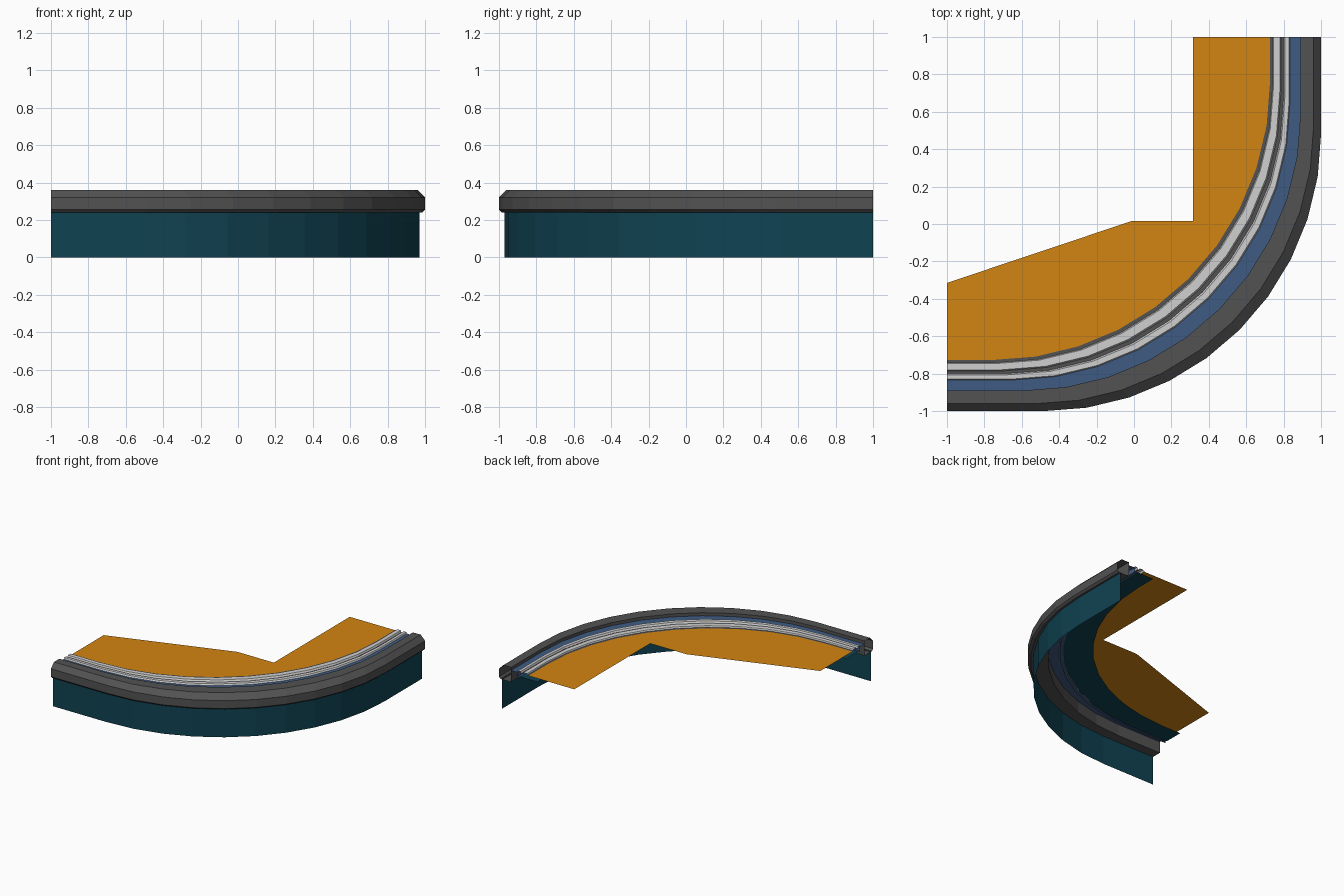
import bpy, bmesh, math

cube = bpy.data.objects.get("Cube")
if cube:
    bpy.data.objects.remove(cube, do_unlink=True)

RADIUS = 1.485   # every edge line shares this bend radius
STEPS = 10       # facets in the quarter bend


def material(name, r, g, b):
    m = bpy.data.materials.new(name)
    m.use_nodes = True
    m.diffuse_color = (r, g, b, 1)
    bsdf = m.node_tree.nodes["Principled BSDF"]
    bsdf.inputs["Base Color"].default_value = (r, g, b, 1)
    bsdf.inputs["Roughness"].default_value = 0.7
    return m


teal = material("dark teal", 0.005, 0.055, 0.085)
grey = material("charcoal grey", 0.085, 0.085, 0.085)
blue = material("slate blue", 0.05, 0.105, 0.23)
white = material("pale grey", 0.62, 0.63, 0.62)
orange = material("orange", 0.65, 0.235, 0.006)


def edge_line(e):
    """Straight run, quarter bend, straight run, at distance e from centre."""
    c = e - RADIUS
    bend = [(c + RADIUS * math.sin(a), -c - RADIUS * math.cos(a))
            for a in (math.pi / 2 * i / STEPS for i in range(STEPS + 1))]
    return [(-1, -e)] + bend + [(e, 1)]


def finish(name, bm, mat):
    mesh = bpy.data.meshes.new(name)
    bm.to_mesh(mesh)
    bm.free()
    mesh.materials.append(mat)
    obj = bpy.data.objects.new(name, mesh)
    bpy.context.collection.objects.link(obj)
    return obj


def sweep(name, profile, mat, closed=False):
    """Carry a profile of (distance, height) points round the bend."""
    bm = bmesh.new()
    rows = [[bm.verts.new((x, y, z)) for x, y in edge_line(e)]
            for e, z in profile]
    pairs = list(zip(rows, rows[1:]))
    if closed:
        pairs.append((rows[-1], rows[0]))
    for low, high in pairs:
        for i in range(len(low) - 1):
            bm.faces.new((low[i], low[i + 1], high[i + 1], high[i]))
    return finish(name, bm, mat)


# Outer wall and the chunky bumper on top of it
sweep("outer_wall", [(0.97, 0), (0.97, 0.245)], teal)
sweep("bumper", [(0.89, 0.24), (0.985, 0.24), (1, 0.255), (1, 0.32),
                 (0.96, 0.36), (0.89, 0.36)], grey, closed=True)

# Blue channel between bumper and rails
sweep("blue_channel", [(0.89, 0.335), (0.83, 0.335), (0.83, 0.30),
                       (0.81, 0.30)], blue)

# Pale twin rails with chamfered edges
for name, outer, inner in (("outer_rail", 0.835, 0.80),
                           ("inner_rail", 0.785, 0.74)):
    sweep(name, [(outer, 0.332), (outer - 0.006, 0.347),
                 (inner + 0.006, 0.347), (inner, 0.332)], white)

# Dark seams beside the rails
sweep("rail_groove", [(0.80, 0.333), (0.785, 0.333)], grey)
sweep("inner_seam", [(0.742, 0.337), (0.727, 0.337)], grey)

# Support plate under the floor edge
sweep("support_plate", [(0.81, 0.305), (0.65, 0.305)], teal)

# Floor with a stepped inner boundary
bm = bmesh.new()
steps = [(0.315, 1), (0.315, 0.015), (-0.015, 0.015),
         (-0.015, -0.315), (-1, -0.315)]
bm.faces.new([bm.verts.new((x, y, 0.334)) for x, y in edge_line(0.735) + steps])
bmesh.ops.triangulate(bm, faces=bm.faces[:])
finish("floor", bm, orange)
